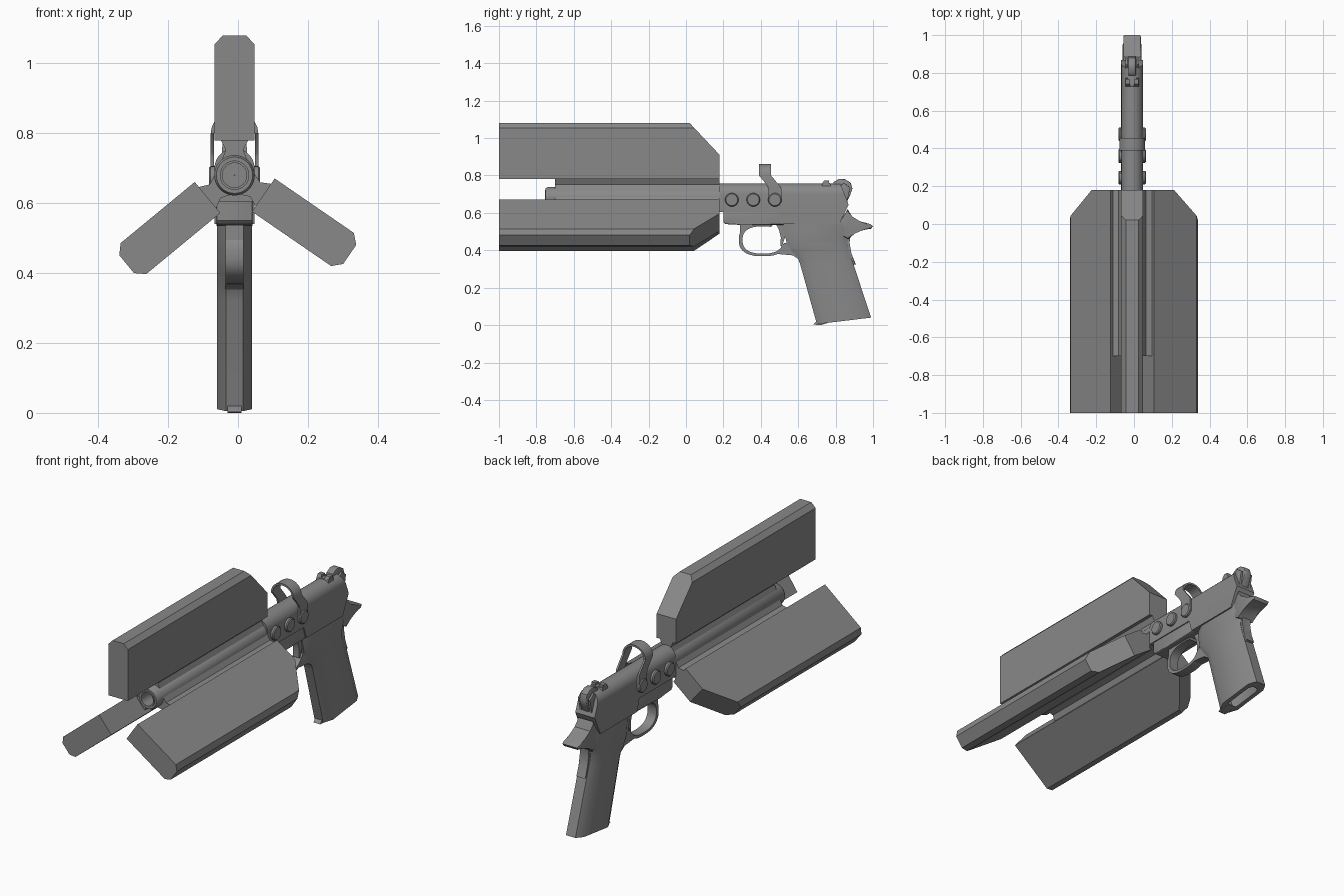
import bpy, bmesh, math
from mathutils import Vector

if "Cube" in bpy.data.objects:
    bpy.data.objects.remove(bpy.data.objects["Cube"])

CX, CZ = -0.01, 0.68          # barrel axis
metal = bpy.data.materials.new("gunmetal_grey")
metal.diffuse_color = (0.25, 0.25, 0.25, 1)
metal.use_nodes = True
metal.node_tree.nodes["Principled BSDF"].inputs["Base Color"].default_value = metal.diffuse_color


def finish(name, bm, smooth=True):
    bmesh.ops.remove_doubles(bm, verts=bm.verts, dist=1e-5)
    bmesh.ops.recalc_face_normals(bm, faces=bm.faces)
    me = bpy.data.meshes.new(name)
    bm.to_mesh(me)
    bm.free()
    me.materials.append(metal)
    ob = bpy.data.objects.new(name, me)
    bpy.context.collection.objects.link(ob)
    if smooth:
        bpy.ops.object.select_all(action='DESELECT')
        bpy.context.view_layer.objects.active = ob
        ob.select_set(True)
        bpy.ops.object.shade_smooth_by_angle(angle=math.radians(35))
    return ob


def loft(bm, rings, caps=True, closed=False):
    vs = [[bm.verts.new(p) for p in r] for r in rings]
    n = len(vs[0])
    pairs = list(zip(vs, vs[1:])) + ([(vs[-1], vs[0])] if closed else [])
    for a, b in pairs:
        for i in range(n):
            j = (i + 1) % n
            bm.faces.new((a[i], a[j], b[j], b[i]))
    if caps and not closed:
        bm.faces.new(vs[0])
        bm.faces.new(vs[-1])


def side_plate(name, pts, half, edge=0.0):
    """Side outline (y, z) given a width, with optional chamfered rims."""
    bm = bmesh.new()
    loft(bm, [[(CX + x, y, z) for y, z in pts] for x in (-half, half)])
    if edge:
        rims = [e for e in bm.edges if abs(e.verts[0].co.x - e.verts[1].co.x) < 1e-6]
        bmesh.ops.bevel(bm, geom=rims, offset=edge, segments=2, affect='EDGES', profile=0.5)
    return finish(name, bm)


def cut(bm, co, no):
    r = bmesh.ops.bisect_plane(bm, geom=bm.verts[:] + bm.edges[:] + bm.faces[:],
                               plane_co=co, plane_no=no, clear_outer=True)
    edges = [e for e in r['geom_cut'] if isinstance(e, bmesh.types.BMEdge)]
    bmesh.ops.holes_fill(bm, edges=edges, sides=0)


# Three radial fins, each on a flared stem
def radial(name, angle, section, y0, y1, sloped=False):
    a = math.radians(angle)
    d = Vector((math.cos(a), 0, math.sin(a)))
    s = Vector((-math.sin(a), 0, math.cos(a)))
    c = Vector((CX, 0, CZ))
    full = section + [(r, -w) for r, w in reversed(section)]
    bm = bmesh.new()
    loft(bm, [[c + d * r + s * w + Vector((0, y, 0)) for r, w in full] for y in (y0, y1)])
    if sloped:
        bmesh.ops.recalc_face_normals(bm, faces=bm.faces)
        cut(bm, c + d * 0.4 + Vector((0, 0.02, 0)), (d * 0.16 + Vector((0, 0.17, 0))).normalized())
    finish(name, bm, False)


for label, ang in (("top", 90), ("right", -34.5), ("left", 219.5)):
    radial(label + "_fin", ang, [(0.1, 0.0575), (0.375, 0.0575), (0.4, 0.033)], -1, 0.18, True)
    radial(label + "_fin_stem", ang, [(0.04, 0.038), (0.072, 0.025), (0.102, 0.04)], -0.7, 0.18)

# Hollow barrel, turned from a profile
bm = bmesh.new()
prof = [(0.001, -0.5), (0.035, -0.5), (0.035, -0.755), (0.042, -0.755), (0.042, -0.75),
        (0.052, -0.75), (0.058, -0.74), (0.058, 0.2), (0.001, 0.2)]
N = 32
loft(bm, [[(CX + r * math.cos(t), y, CZ + r * math.sin(t)) for r, y in prof]
          for t in (2 * math.pi * i / N for i in range(N))], closed=True)
finish("barrel", bm)

# Round-topped slide with sloped rear
bm = bmesh.new()
arc = [(0.0575 * math.cos(math.pi * i / 14), 0.7 + 0.0575 * math.sin(math.pi * i / 14)) for i in range(15)]
sec = [(-0.0575, 0.605), (0.0575, 0.605)] + arc
loft(bm, [[(CX + x, y, z) for x, z in sec] for y in (0.18, 0.9)])
bmesh.ops.recalc_face_normals(bm, faces=bm.faces)
cut(bm, Vector((0, 0.825, 0.757)), Vector((0, 0.115, 0.045)).normalized())
cut(bm, Vector((0, 0.87, 0.645)), Vector((0, 0.105, -0.05)).normalized())
finish("slide", bm)
side_plate("slide_skirt", [(0.488, 0.612), (0.51, 0.54), (0.82, 0.54), (0.854, 0.612)], 0.0575)
side_plate("dust_cover", [(0.2, 0.612), (0.2, 0.55), (0.21, 0.54), (0.3, 0.535), (0.52, 0.535), (0.52, 0.612)],
           0.052, 0.006)

# Chamfered grip with an open magazine well
bm = bmesh.new()
rows = [(0.005, 0.70, 0.04, 0.99), (0.32, 0.612, 0.32, 0.897), (0.36, 0.598, 0.38, 0.875),
        (0.39, 0.57, 0.43, 0.862), (0.43, 0.54, 0.47, 0.868), (0.5, 0.525, 0.51, 0.89), (0.56, 0.525, 0.56, 0.87)]


def grip_ring(zf, yf, zb, yb, pts):
    return [(CX + x, yf + t * (yb - yf), zf + t * (zb - zf)) for x, t in pts]


oct_sec = [(-0.025, 0), (0.025, 0), (0.05, 0.16), (0.05, 0.86), (0.028, 1), (-0.028, 1), (-0.05, 0.86), (-0.05, 0.16)]
well = [(-0.016, 0.16), (0.016, 0.16), (0.027, 0.24), (0.027, 0.76), (0.016, 0.84), (-0.016, 0.84),
        (-0.027, 0.76), (-0.027, 0.24)]
rings = [grip_ring(*r, oct_sec) for r in reversed(rows)]
rings.append(grip_ring(*rows[0], well))
rings.append([(x, y - 0.02, z + 0.08) for x, y, z in rings[-1]])
loft(bm, rings)
finish("grip", bm)
side_plate("magazine_lip", [(0.68, 0.003), (0.72, 0.0), (0.76, 0.012), (0.74, 0.03), (0.697, 0.02)], 0.02)

# Beavertail and grip safety behind the hand
side_plate("beavertail", [(0.82, 0.55), (0.865, 0.62), (0.885, 0.575), (0.93, 0.555), (0.985, 0.54), (1.0, 0.53),
                          (0.99, 0.515), (0.94, 0.512), (0.9, 0.495), (0.87, 0.46), (0.83, 0.48)], 0.046, 0.006)
side_plate("grip_safety", [(0.84, 0.5), (0.885, 0.5), (0.87, 0.44), (0.885, 0.38), (0.908, 0.325), (0.895, 0.322),
                           (0.85, 0.39)], 0.026, 0.004)

# Trigger guard loop and trigger
bm = bmesh.new()
loop = []
for i in range(29):
    t = math.radians(70 + 270 * i / 28)
    c, s = math.cos(t), math.sin(t)
    p = lambda a, b: (0.41 + a * math.copysign(abs(c) ** 0.8, c), 0.455 + b * math.copysign(abs(s) ** 0.8, s))
    (y0, z0), (y1, z1) = p(0.108, 0.073), p(0.128, 0.087)
    loop.append([(CX - 0.026, y0, z0), (CX + 0.026, y0, z0), (CX + 0.026, y1, z1), (CX - 0.026, y1, z1)])
loft(bm, loop)
finish("trigger_guard", bm)
side_plate("guard_front_web", [(0.29, 0.54), (0.29, 0.49), (0.31, 0.505), (0.35, 0.525), (0.39, 0.54)], 0.026)
side_plate("guard_rear_web", [(0.46, 0.383), (0.5, 0.402), (0.525, 0.44), (0.6, 0.44), (0.605, 0.35), (0.57, 0.373)],
           0.026)
side_plate("trigger", [(0.48, 0.54), (0.53, 0.54), (0.53, 0.47), (0.512, 0.42), (0.505, 0.425), (0.507, 0.47),
                       (0.497, 0.51)], 0.018)

# Hammer and notched rear sight
side_plate("hammer", [(0.78, 0.74), (0.79, 0.765), (0.82, 0.782), (0.85, 0.78), (0.88, 0.762), (0.89, 0.73),
                      (0.88, 0.7), (0.86, 0.66), (0.82, 0.68)], 0.02, 0.004)
side_plate("rear_sight_base", [(0.725, 0.735), (0.73, 0.761), (0.77, 0.761), (0.775, 0.735)], 0.036)
for side, label in ((-1, "left"), (1, "right")):
    ob = side_plate(label + "_rear_sight_post", [(0.73, 0.76), (0.74, 0.774), (0.765, 0.774), (0.765, 0.76)], 0.012)
    ob.location.x = side * 0.023
    ob = side_plate(label + "_safety_lever", [(0.8, 0.675), (0.815, 0.74), (0.845, 0.76), (0.878, 0.735),
                                              (0.87, 0.7), (0.862, 0.66)], 0.006, 0.002)
    ob.location.x = side * 0.03

# Round bosses along the slide
for side, label in ((-1, "left"), (1, "right")):
    for k, y in enumerate((0.245, 0.36, 0.475)):
        bm = bmesh.new()
        loft(bm, [[(CX + side * x, y + r * math.cos(2 * math.pi * i / 24), 0.67 + r * math.sin(2 * math.pi * i / 24))
                   for i in range(24)] for x, r in ((0.05, 0.036), (0.068, 0.036), (0.073, 0.031))])
        finish(f"{label}_boss_{k + 1}", bm)

# Arched band over the slide, stepping forward as it rises
span = [(0.64, 0.455, 0.495), (0.655, 0.44, 0.51), (0.73, 0.44, 0.51), (0.745, 0.436, 0.5), (0.8, 0.39, 0.455)]
path = [(-0.068, -0.058, z, z, a, b) for z, a, b in span]
for i in range(1, 12):
    t = math.pi * (1 - i / 12)
    path.append((0.068 * math.cos(t), 0.058 * math.cos(t), 0.8 + 0.062 * math.sin(t), 0.8 + 0.052 * math.sin(t),
                 0.39, 0.455))
path += [(0.068, 0.058, z, z, a, b) for z, a, b in reversed(span)]
bm = bmesh.new()
loft(bm, [[(CX + xo, a, zo), (CX + xo, b, zo), (CX + xi, b, zi), (CX + xi, a, zi)] for xo, xi, zo, zi, a, b in path])
finish("sight_arch", bm)
